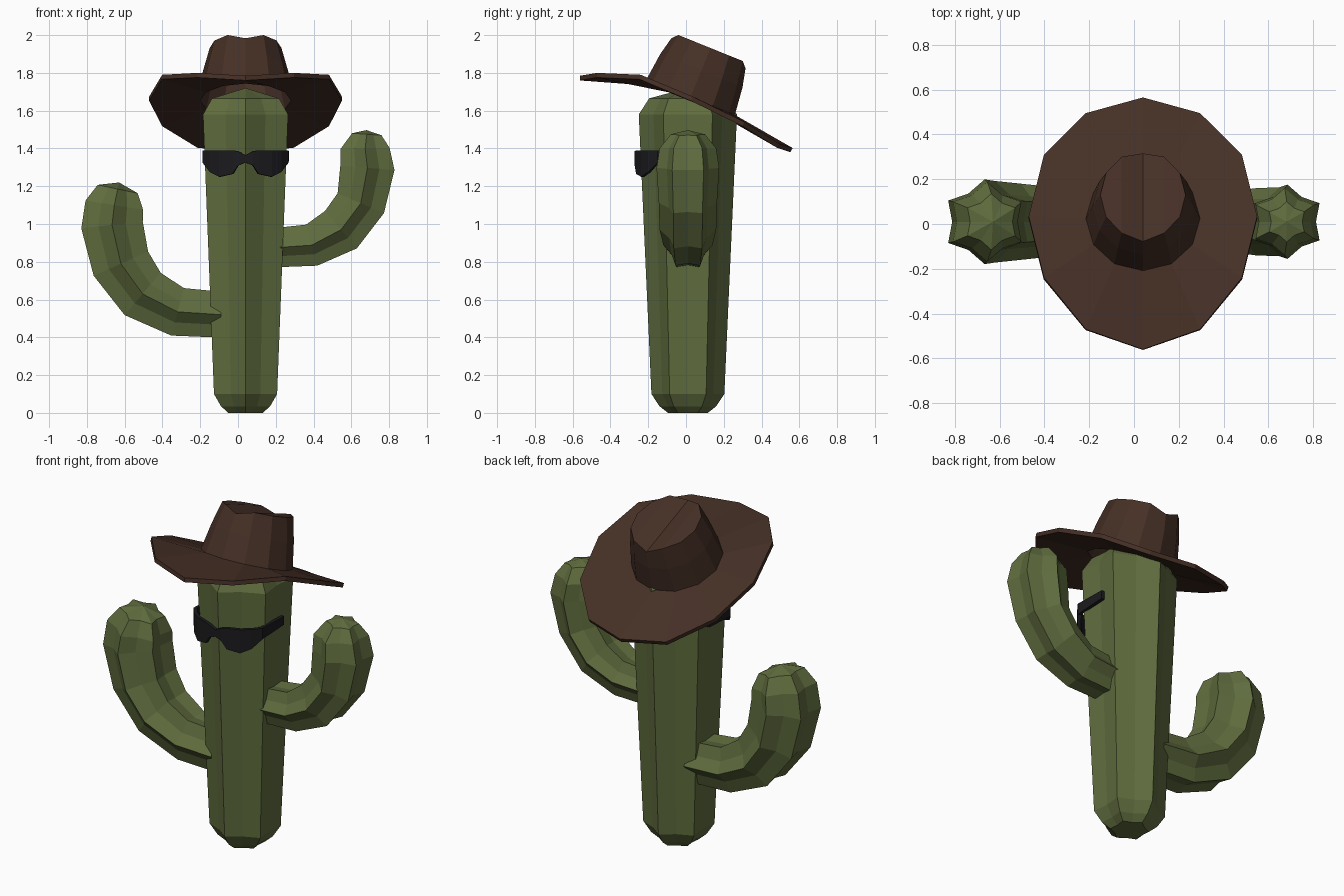
import bpy, bmesh, math
from mathutils import Vector

if "Cube" in bpy.data.objects:
    bpy.data.objects.remove(bpy.data.objects["Cube"])

CX, CY = 0.04, 0.01   # trunk centre


def material(name, rgb):
    m = bpy.data.materials.new(name)
    m.diffuse_color = (*rgb, 1)
    m.use_nodes = True
    m.node_tree.nodes["Principled BSDF"].inputs["Base Color"].default_value = m.diffuse_color
    return m


GREEN = material("cactus green", (0.115, 0.150, 0.048))
BROWN = material("hat brown", (0.060, 0.029, 0.019))
BLACK = material("glasses black", (0.011, 0.011, 0.013))


def finish(bm, name, mat, thickness=0, recalc=True):
    if recalc:
        bmesh.ops.recalc_face_normals(bm, faces=bm.faces)
    me = bpy.data.meshes.new(name)
    bm.to_mesh(me)
    bm.free()
    me.materials.append(mat)
    ob = bpy.data.objects.new(name, me)
    bpy.context.collection.objects.link(ob)
    if thickness:
        mod = ob.modifiers.new("thickness", 'SOLIDIFY')
        mod.thickness = thickness
        mod.offset = -1
    return ob


def bridge(bm, a, b):
    n = len(a)
    for i in range(n):
        bm.faces.new((a[i], a[(i + 1) % n], b[(i + 1) % n], b[i]))


def ribbed_tube(name, path, tip, valley):
    """Six-ribbed tube along an x-z path of (x, z, radius); ribs face +-y."""
    bm = bmesh.new()
    pts = [Vector((x, CY, z)) for x, z, r in path] + [Vector((tip[0], CY, tip[1]))]
    rings = []
    for i, (x, z, r) in enumerate(path):
        d = (pts[i + 1] - pts[max(i - 1, 0)]).normalized()
        n = Vector((d.z, 0, -d.x))
        ring = []
        for k in range(12):
            a = math.radians(30 * k)
            rr = r * (valley if k % 2 else 1)
            ring.append(bm.verts.new(pts[i] + n * rr * math.sin(a) + Vector((0, -rr * math.cos(a), 0))))
        rings.append(ring)
    for a, b in zip(rings, rings[1:]):
        bridge(bm, a, b)
    bm.faces.new(rings[0])
    top = bm.verts.new(pts[-1])
    for k in range(12):
        bm.faces.new((rings[-1][k], rings[-1][(k + 1) % 12], top))
    return finish(bm, name, GREEN)


# Trunk and arms
ribbed_tube("trunk", [(CX, 0, 0.105), (CX, 0.035, 0.15), (CX, 0.10, 0.193),
                      (CX, 1.58, 0.260), (CX, 1.665, 0.205)], (CX, 1.72), 0.81)
ribbed_tube("low_arm", [(-0.09, 0.52, 0.14), (-0.32, 0.535, 0.15), (-0.505, 0.63, 0.17),
                        (-0.62, 0.79, 0.182), (-0.667, 0.995, 0.189), (-0.655, 1.10, 0.178),
                        (-0.637, 1.185, 0.125)], (-0.63, 1.22), 0.77)
ribbed_tube("high_arm", [(0.20, 0.875, 0.12), (0.39, 0.888, 0.13), (0.545, 0.97, 0.15),
                         (0.65, 1.11, 0.154), (0.685, 1.297, 0.166), (0.673, 1.40, 0.15),
                         (0.682, 1.475, 0.09)], (0.68, 1.497), 0.77)

# Hat: bent brim ring, tilted tapering crown, creased top
bm = bmesh.new()
brim_yz = [(-0.56, 1.785), (-0.47, 1.80), (-0.24, 1.79), (0.035, 1.675),
           (0.31, 1.54), (0.495, 1.425), (0.565, 1.402)]
rings = [[bm.verts.new((CX + 0.51 * math.sin(math.radians(30 * k)), *brim_yz[min(k, 12 - k)]))
          for k in range(12)]]
tilt = math.radians(22)
base = Vector((CX, 0.025, 1.672))
up = Vector((0, math.sin(tilt), math.cos(tilt)))
back = Vector((0, math.cos(tilt), -math.sin(tilt)))
for h, rx, ry in [(0, 0.255, 0.252), (0.15, 0.225, 0.235), (0.28, 0.19, 0.212)]:
    ring = []
    for k in range(12):
        a = math.radians(30 * k)
        dent = 0.03 if h > 0.2 and k % 6 == 0 else 0
        ring.append(bm.verts.new(base + up * (h - dent) - back * ry * math.cos(a)
                                 + Vector((rx * math.sin(a), 0, 0))))
    rings.append(ring)
for a, b in zip(rings, rings[1:]):
    bridge(bm, a, b)
t = rings[-1]
for s in (1, -1):
    for i in range(3):
        quad = [t[s * i], t[s * (i + 1)], t[s * (5 - i)], t[(s * (6 - i))]]
        quad = list(dict.fromkeys(quad))
        bm.faces.new(quad if s == 1 else quad[::-1])
finish(bm, "cowboy_hat", BROWN, 0.025, recalc=False)

# Wrap-around sunglasses with temples: (x offset, y, low z, high z)
half = [(0, -0.272, 1.325, 1.365), (0.04, -0.272, 1.31, 1.385), (0.07, -0.264, 1.265, 1.39),
        (0.14, -0.238, 1.25, 1.39), (0.19, -0.20, 1.275, 1.39), (0.228, -0.15, 1.325, 1.39),
        (0.229, 0.05, 1.335, 1.385)]
stations = [(-x, y, lo, hi) for x, y, lo, hi in half[:0:-1]] + half
bm = bmesh.new()
cols = [(bm.verts.new((CX + x, y, lo)), bm.verts.new((CX + x, y, hi))) for x, y, lo, hi in stations]
for (a, b), (c, d) in zip(cols, cols[1:]):
    bm.faces.new((a, c, d, b))
finish(bm, "sunglasses", BLACK, 0.02, recalc=False)
